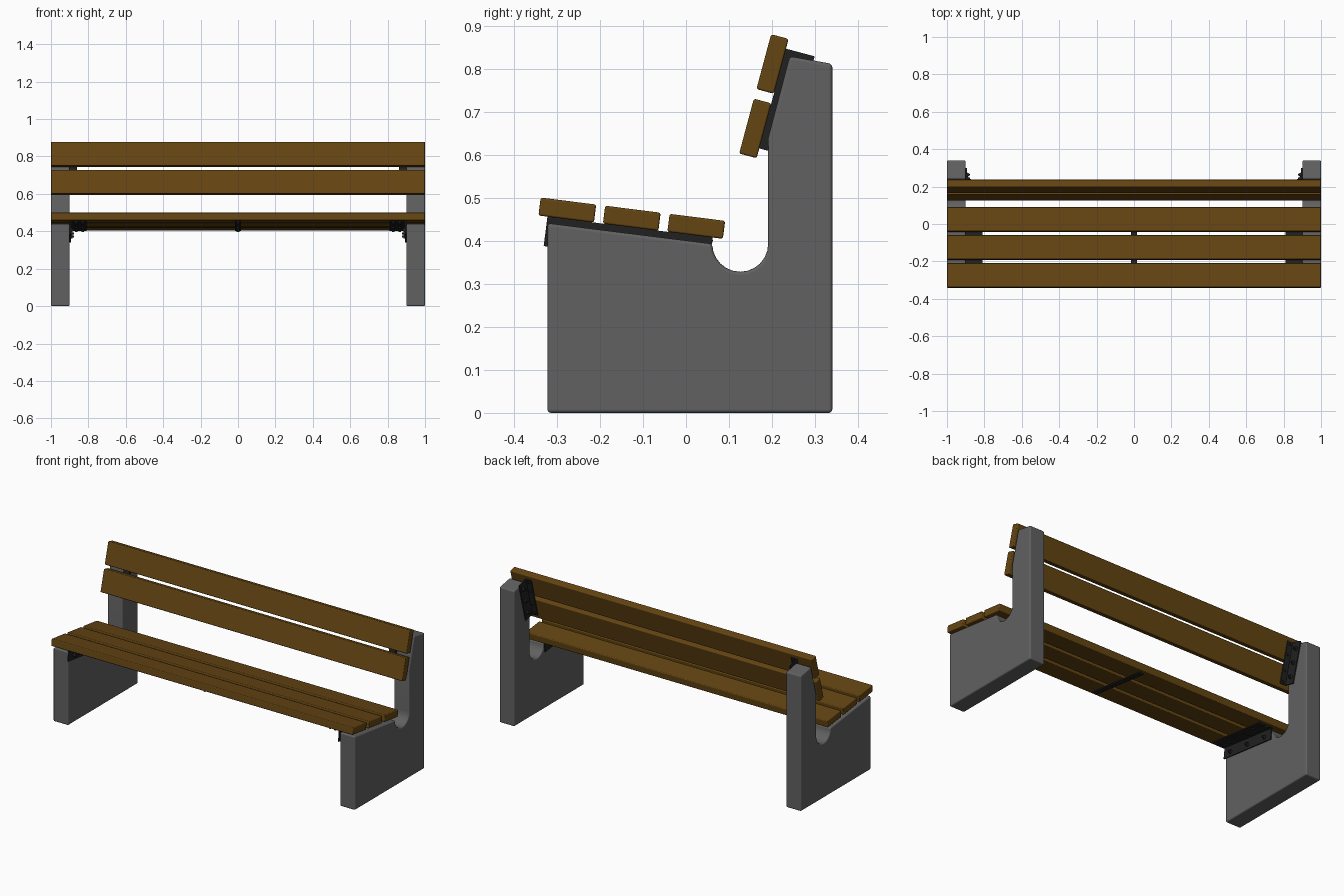
import bpy, bmesh
from math import radians, pi, cos, sin
from mathutils import Matrix, Vector

if "Cube" in bpy.data.objects:
    bpy.data.objects.remove(bpy.data.objects["Cube"])


def material(name, rgb):
    m = bpy.data.materials.new(name)
    m.diffuse_color = (*rgb, 1)
    m.use_nodes = True
    m.node_tree.nodes["Principled BSDF"].inputs["Base Color"].default_value = m.diffuse_color
    return m


WOOD = material("stained_wood", (0.13, 0.06, 0.006))
METAL = material("black_steel", (0.015, 0.015, 0.015))
CONCRETE = material("concrete", (0.12, 0.12, 0.12))

# Tilted working frames: the seat plane and the backrest plane
SEAT = Matrix.Translation((0, -0.126, 0.4525)) @ Matrix.Rotation(radians(-7.2), 4, 'X')
BACK = Matrix.Translation((0, 0.181, 0.736)) @ Matrix.Rotation(radians(-15), 4, 'X')


def add_box(bm, lo, hi):
    lo, hi = Vector(lo), Vector(hi)
    mat = Matrix.Translation((lo + hi) / 2) @ Matrix.Diagonal((*(hi - lo), 1))
    bmesh.ops.create_cube(bm, size=1, matrix=mat)


def add_bolt(bm, pos, axis, radius, height):
    rot = Vector((0, 0, 1)).rotation_difference(Vector(axis)).to_matrix().to_4x4()
    mat = Matrix.Translation(pos) @ rot @ Matrix.Translation((0, 0, height / 2))
    bmesh.ops.create_cone(bm, cap_ends=True, segments=12, radius1=radius,
                          radius2=radius * 0.8, depth=height, matrix=mat)


def finish(name, bm, mat, frame=None, bevel=0, mirror=False):
    if frame:
        bm.transform(frame)
    bmesh.ops.recalc_face_normals(bm, faces=bm.faces)
    me = bpy.data.meshes.new(name)
    bm.to_mesh(me)
    bm.free()
    me.materials.append(mat)
    ob = bpy.data.objects.new(name, me)
    bpy.context.collection.objects.link(ob)
    for p in me.polygons:
        p.use_smooth = True
    if mirror:
        ob.modifiers.new("Mirror", 'MIRROR')
    if bevel:
        b = ob.modifiers.new("Bevel", 'BEVEL')
        b.width, b.segments = bevel, 3
        b.limit_method, b.angle_limit = 'ANGLE', radians(30)
        b.harden_normals = True
    else:
        me.set_sharp_from_angle(angle=radians(30))
    return ob


# Concrete end supports: side profile with a round notch, mirrored in x
profile = [(-0.322, 0), (0.34, 0), (0.34, 0.811), (0.241, 0.829), (0.191, 0.64)]
profile += [(0.126 + 0.065 * cos(a), 0.393 - 0.065 * sin(a))
            for a in (pi * i / 12 for i in range(13))]
profile += [(-0.322, 0.441)]
bm = bmesh.new()
face = bm.faces.new([bm.verts.new((0.9, y, z)) for y, z in profile])
ext = bmesh.ops.extrude_face_region(bm, geom=[face])
bmesh.ops.translate(bm, vec=(0.1, 0, 0),
                    verts=[g for g in ext["geom"] if isinstance(g, bmesh.types.BMVert)])
finish("concrete_support", bm, CONCRETE, bevel=0.008, mirror=True)

# Wooden seat and backrest slats
for i in (-1, 0, 1):
    bm = bmesh.new()
    y = i * 0.151
    add_box(bm, (-1, y - 0.065, -0.021), (1, y + 0.065, 0.021))
    finish("seat_slat", bm, WOOD, SEAT, bevel=0.005)
for z in (-0.0775, 0.0775):
    bm = bmesh.new()
    add_box(bm, (-1, -0.021, z - 0.066), (1, 0.021, z + 0.066))
    finish("back_slat", bm, WOOD, BACK, bevel=0.005)

# Seat angle brackets with screws and wall bolts
screw_rows = [i * 0.151 + d for i in (-1, 0, 1) for d in (-0.035, 0.035)]
bm = bmesh.new()
add_box(bm, (0.81, -0.195, -0.027), (0.9, 0.192, -0.021))
add_box(bm, (0.894, -0.195, -0.09), (0.9, 0.192, -0.027))
for y in screw_rows:
    for x in (0.83, 0.865):
        add_bolt(bm, (x, y, -0.027), (0, 0, -1), 0.008, 0.006)
for y in (-0.14, 0, 0.14):
    add_bolt(bm, (0.894, y, -0.064), (-1, 0, 0), 0.012, 0.01)
    add_bolt(bm, (0.884, y, -0.064), (-1, 0, 0), 0.006, 0.008)
finish("seat_bracket", bm, METAL, SEAT, mirror=True)

# Centre strap tying the seat slats together
bm = bmesh.new()
add_box(bm, (-0.015, -0.195, -0.027), (0.015, 0.192, -0.021))
for y in screw_rows:
    add_bolt(bm, (0, y, -0.027), (0, 0, -1), 0.008, 0.006)
finish("centre_strap", bm, METAL, SEAT)

# Backrest angle brackets
bm = bmesh.new()
add_box(bm, (0.86, 0.021, -0.12), (0.9, 0.027, 0.12))
add_box(bm, (0.894, 0.027, -0.12), (0.9, 0.09, 0.12))
for z in (-0.105, -0.045, 0.045, 0.105):
    add_bolt(bm, (0.877, 0.027, z), (0, 1, 0), 0.008, 0.006)
for z in (-0.08, 0, 0.08):
    add_bolt(bm, (0.894, 0.064, z), (-1, 0, 0), 0.012, 0.01)
    add_bolt(bm, (0.884, 0.064, z), (-1, 0, 0), 0.006, 0.008)
finish("back_bracket", bm, METAL, BACK, mirror=True)
